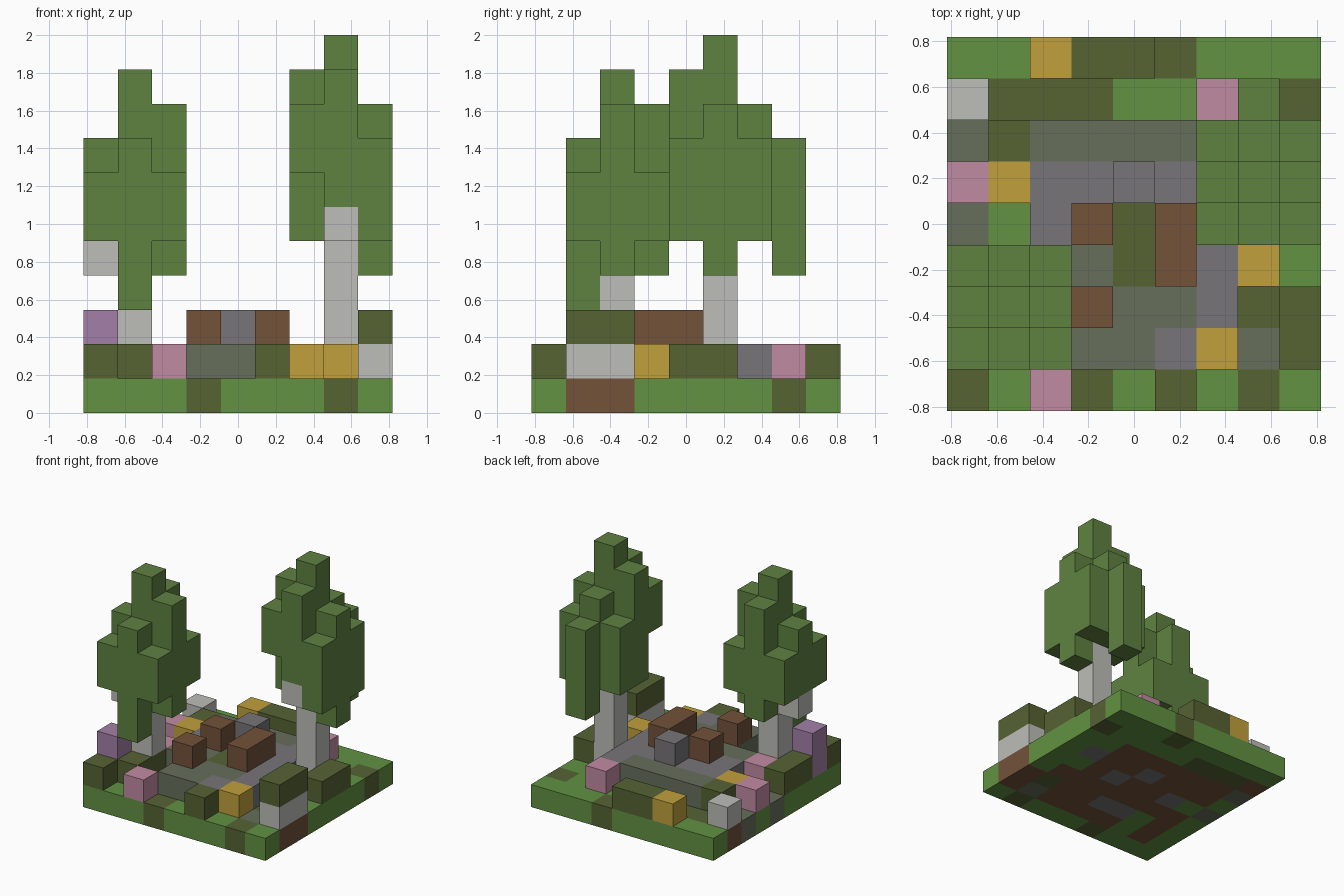
import bpy
import bmesh
from mathutils import Vector

N = 9                 # cells along each side of the plot
U = 2 / 11            # cell size

old = bpy.data.objects.get("Cube")
if old:
    bpy.data.objects.remove(old)


def linear(v):
    v /= 255
    return v / 12.92 if v <= 0.04045 else ((v + 0.055) / 1.055) ** 2.4


def material(name, rgb):
    col = [linear(v) for v in rgb] + [1]
    m = bpy.data.materials.new(name)
    m.use_nodes = True
    m.diffuse_color = col
    m.node_tree.nodes["Principled BSDF"].inputs["Base Color"].default_value = col
    return m


PALETTE = {
    "G": material("grass_green", (98, 146, 66)),
    "L": material("leaf_green", (95, 130, 65)),
    "D": material("moss_green", (86, 99, 52)),
    "S": material("stone_grey", (119, 117, 120)),
    "M": material("mossy_stone", (103, 111, 91)),
    "W": material("pale_bark", (189, 189, 185)),
    "Y": material("flower_yellow", (192, 160, 60)),
    "P": material("flower_pink", (193, 139, 162)),
    "U": material("flower_purple", (163, 128, 168)),
    "B": material("earth_brown", (115, 82, 58)),
}

parts = {}            # part name -> {cell: colour letter}
filled = set()


def layer(z, rows, name_of):
    """Fill one level from a plan drawn with the back row first."""
    for r, row in enumerate(rows.split()):
        for x, c in enumerate(row):
            if c != ".":
                put(name_of(c), c, x, N - 1 - r, z, z)


def put(part, colour, x, y, z_low, z_high):
    for z in range(z_low, z_high + 1):
        parts.setdefault(part, {})[x, y, z] = colour
        filled.add((x, y, z))


# Ground slab
layer(0, """
GGGGGDGGG
BDDDGGGGD
MBBBBBBGG
GBBBSBBSG
MGSBBSBGG
GBBBBBBBG
GBGSSBBDB
GBGBBBBMB
GGGDGGGDG""", lambda c: "ground")

# Paving, bushes and flowers
KIND = {"S": "paving", "M": "paving", "D": "bushes", "W": "pale_blocks"}
layer(1, """
..YDD....
W.....P..
.DMMMMS..
PYSSSSS.D
..SMDMS.D
DPMMDMSY.
DD.MMMS.W
UD.MMSY.W
D.P..D...""", lambda c: KIND.get(c, "flowers"))
put("flowers", "U", 0, 1, 2, 2)
for y in (1, 2):
    put("bushes", "D", 8, y, 2, 2)

# Seats around the paved middle and the stone block
for x, y in ((3, 2), (3, 4), (5, 3), (5, 4)):
    put("seats", "B", x, y, 2, 2)
put("stone_block", "S", 4, 5, 2, 2)

# Trunks, each with one side branch
put("right_tree_trunk", "W", 1, 2, 2, 4)
put("right_tree_trunk", "W", 0, 2, 4, 4)
put("left_tree_trunk", "W", 7, 5, 1, 5)
put("left_tree_trunk", "W", 7, 4, 5, 5)

# Leaf columns: x, y, lowest level, highest level
CROWNS = {
    "right_tree_leaves": [
        (0, 1, 5, 6), (1, 1, 3, 7), (2, 1, 5, 6),
        (0, 2, 5, 7), (1, 2, 5, 9), (2, 2, 4, 8),
        (0, 3, 5, 6), (1, 3, 4, 8), (2, 3, 5, 6)],
    "left_tree_leaves": [
        (6, 4, 7, 8), (7, 4, 6, 9), (8, 4, 5, 7),
        (6, 5, 5, 9), (7, 5, 6, 10), (8, 5, 4, 8),
        (6, 6, 5, 7), (7, 6, 5, 8), (8, 6, 5, 7),
        (7, 7, 4, 7)],
}
for crown, columns in CROWNS.items():
    for column in columns:
        put(crown, "L", *column)


def build(name, cells):
    """Mesh the exposed faces of a part's cells."""
    letters = sorted(set(cells.values()))
    bm = bmesh.new()
    for cell, colour in cells.items():
        centre = Vector(cell) + Vector((0.5 - N / 2, 0.5 - N / 2, 0.5))
        for axis in range(3):
            for sign in (-1, 1):
                n = Vector((0, 0, 0))
                n[axis] = sign
                if tuple(int(a + b) for a, b in zip(cell, n)) in filled:
                    continue
                a = Vector((0, 0, 0))
                a[(axis + 1) % 3] = 1
                b = n.cross(a)
                corners = (-a - b, a - b, a + b, b - a)
                face = bm.faces.new([bm.verts.new((centre + (n + k) / 2) * U)
                                     for k in corners])
                face.material_index = letters.index(colour)
    bmesh.ops.remove_doubles(bm, verts=bm.verts, dist=U / 100)
    mesh = bpy.data.meshes.new(name)
    bm.to_mesh(mesh)
    bm.free()
    for c in letters:
        mesh.materials.append(PALETTE[c])
    bpy.context.collection.objects.link(bpy.data.objects.new(name, mesh))


for part, part_cells in parts.items():
    build(part, part_cells)
